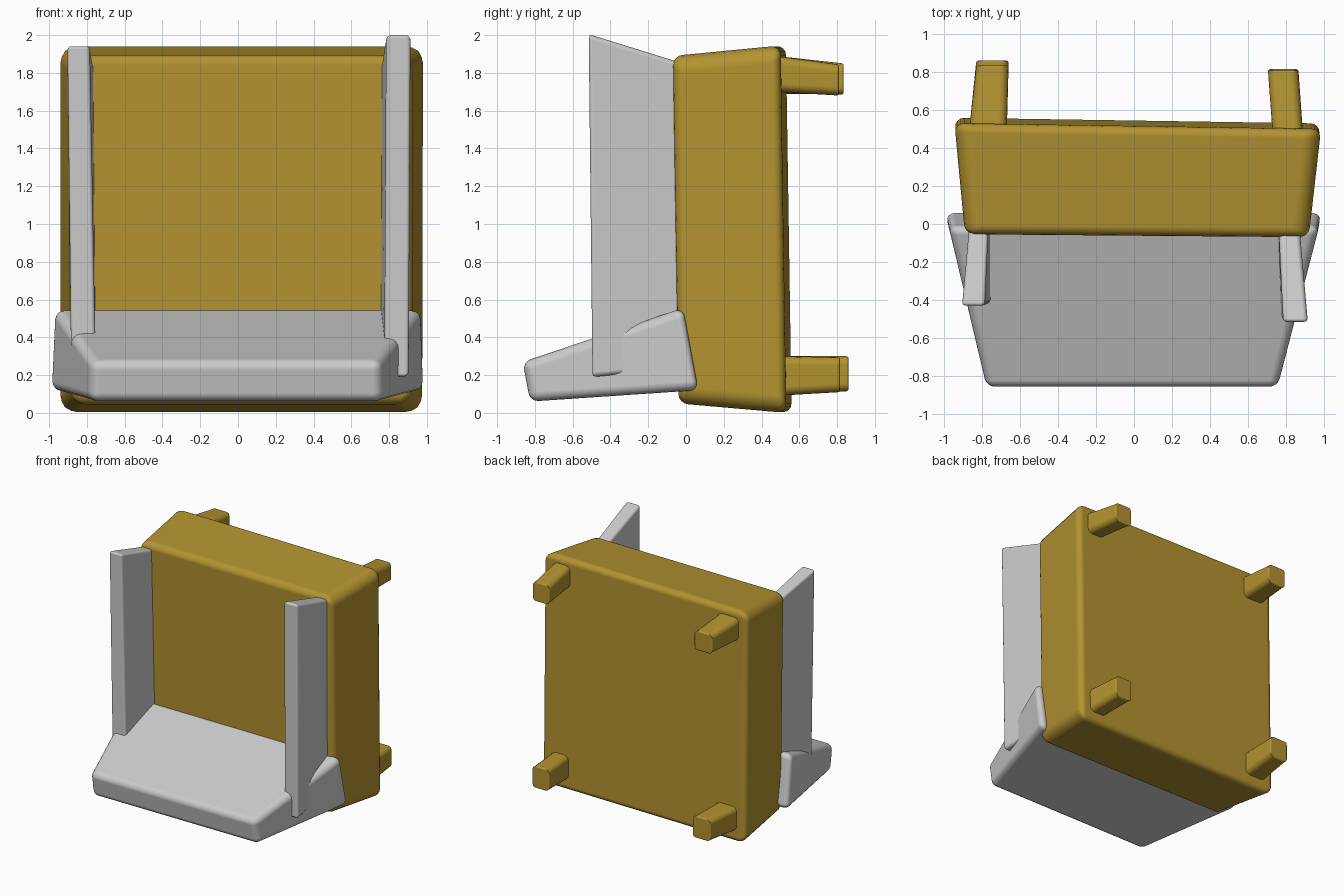
import bpy, bmesh

gold = bpy.data.materials.new("gold")
gold.diffuse_color = (0.45, 0.29, 0.03, 1)


def block(name, front, back, side_bevel, rim_bevel, mat=None):
    """Rounded six-sided block: two quads (each -x low, +x low, +x high, -x high)."""
    bm = bmesh.new()
    f = [bm.verts.new(p) for p in front]
    b = [bm.verts.new(p) for p in back]
    bm.faces.new(f)
    bm.faces.new(b[::-1])
    for i in range(4):
        j = (i + 1) % 4
        bm.faces.new((f[j], f[i], b[i], b[j]))
    bmesh.ops.recalc_face_normals(bm, faces=bm.faces)
    weight = bm.edges.layers.float.new("bevel_weight_edge")
    width = max(side_bevel, rim_bevel)
    for e in bm.edges:
        joins = (e.verts[0] in f) != (e.verts[1] in f)
        e[weight] = (side_bevel if joins else rim_bevel) / width
    me = bpy.data.meshes.new(name)
    bm.to_mesh(me)
    bm.free()
    ob = bpy.data.objects.new(name, me)
    bpy.context.collection.objects.link(ob)
    if mat:
        me.materials.append(mat)
    for p in me.polygons:
        p.use_smooth = True
    mod = ob.modifiers.new("rounding", 'BEVEL')
    mod.limit_method = 'WEIGHT'
    mod.width = width
    mod.segments = 4
    mod.harden_normals = True
    return ob


# Seat body, lying on its side with the sitting face towards the front
block("seat",
      [(-0.89, -0.02, 0.05), (0.92, -0.04, 0.05), (0.92, -0.07, 1.89), (-0.89, -0.055, 1.89)],
      [(-0.945, 0.56, 0.0), (0.98, 0.53, 0.0), (0.985, 0.50, 1.945), (-0.945, 0.53, 1.945)],
      0.09, 0.05, gold)

# Tapered legs: base x range, base z range, tip x range, tip z range, tip y
legs = [
    ("leg_upper_left", (-0.87, -0.67), (1.69, 1.89), (-0.83, -0.66), (1.685, 1.85), 0.835),
    ("leg_upper_right", (0.73, 0.89), (1.70, 1.89), (0.705, 0.865), (1.68, 1.845), 0.81),
    ("leg_lower_left", (-0.87, -0.67), (0.09, 0.30), (-0.83, -0.66), (0.115, 0.30), 0.86),
    ("leg_lower_right", (0.73, 0.89), (0.09, 0.30), (0.705, 0.865), (0.11, 0.295), 0.815),
]
for name, bx, bz, tx, tz, y in legs:
    quads = [[(x[0], d, z[0]), (x[1], d, z[0]), (x[1], d, z[1]), (x[0], d, z[1])]
             for x, z, d in ((bx, bz, 0.47), (tx, tz, y))]
    block(name, *quads, 0.045, 0.012, gold)

# Backrest, a wedge narrowing towards the front
block("backrest",
      [(-0.78, -0.825, 0.06), (0.76, -0.825, 0.06), (0.755, -0.865, 0.27), (-0.775, -0.865, 0.27)],
      [(-0.995, 0.065, 0.12), (0.99, 0.065, 0.12), (0.975, -0.015, 0.555), (-0.975, -0.015, 0.555)],
      0.05, 0.045)

# Armrests, thin slabs with a sloping end
block("armrest_left",
      [(-0.885, -0.42, 0.34), (-0.755, -0.42, 0.34), (-0.785, -0.43, 1.945), (-0.905, -0.43, 1.945)],
      [(-0.87, 0.01, 0.34), (-0.755, 0.01, 0.34), (-0.765, 0.01, 1.83), (-0.865, 0.01, 1.83)],
      0.02, 0.02)
block("armrest_right",
      [(0.775, -0.495, 0.19), (0.905, -0.495, 0.19), (0.915, -0.515, 2.005), (0.785, -0.515, 2.005)],
      [(0.755, 0.0, 0.24), (0.86, 0.0, 0.24), (0.87, 0.0, 1.845), (0.76, 0.0, 1.845)],
      0.025, 0.02)
